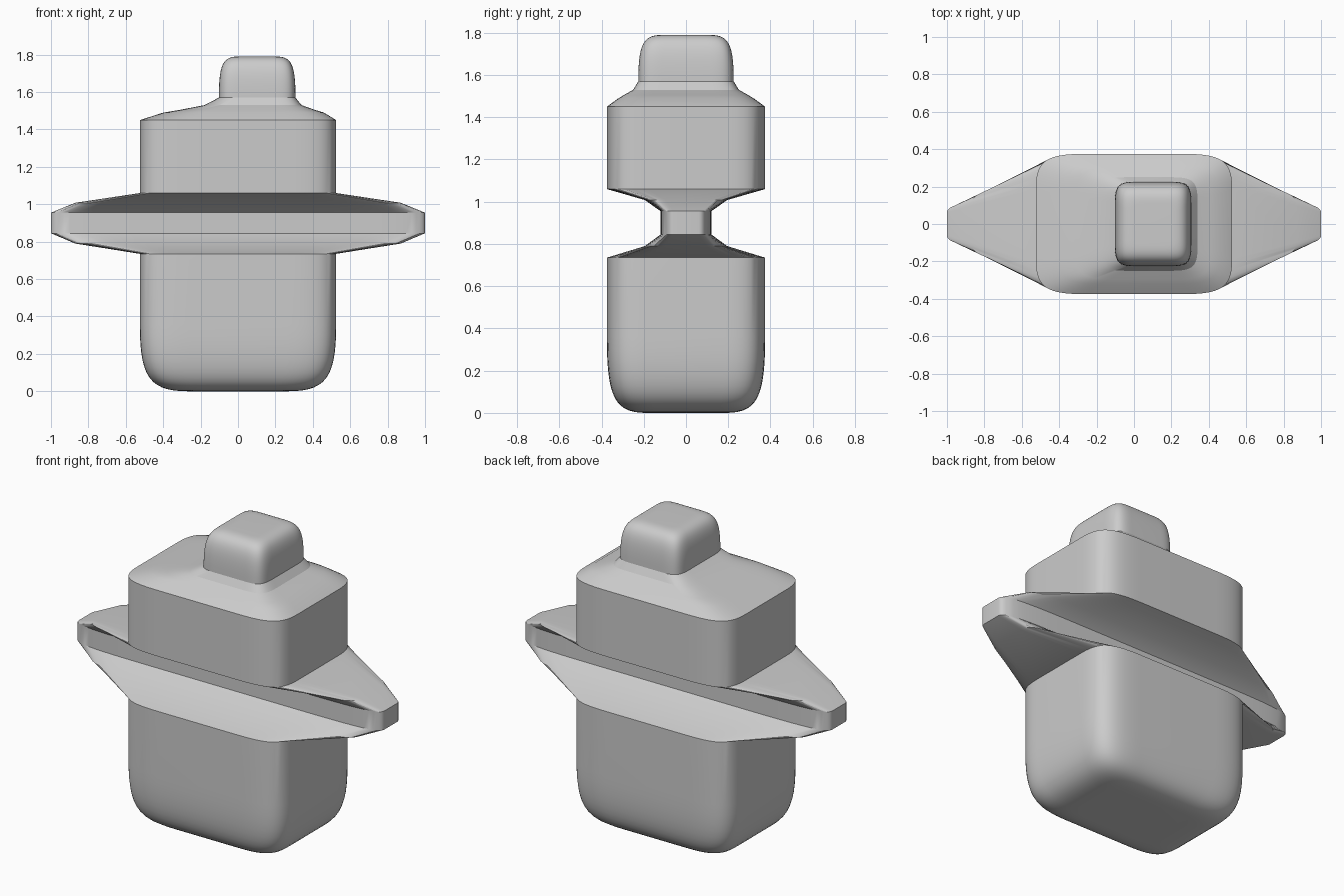
import bpy
import bmesh
from math import radians

cube = bpy.data.objects.get("Cube")
if cube:
    bpy.data.objects.remove(cube, do_unlink=True)

STEPS = 14


def soft_corner(start):
    """Quarter curve of a soft square, from (1, start) to (start, 1)."""
    pts = []
    h = 0.9
    for i in range(STEPS + 1):
        t = i / STEPS
        a, b, c, d = (1 - t) ** 3, 3 * t * (1 - t) ** 2, 3 * t * t * (1 - t), t ** 3
        pts.append((a + b + c * h + d * start, a * start + b * h + c + d))
    return pts


# Cross-section shared by every ring: one soft corner mirrored into four
corner = soft_corner(0.5)
section = (corner
           + [(-x, y) for x, y in reversed(corner)]
           + [(-x, -y) for x, y in corner]
           + [(x, -y) for x, y in reversed(corner)])

# Rings: (z, centre x, half width, half depth)
rings = []

# Rounded bottom of the lower body
for s, h in reversed(corner):
    rings.append((0.36 * (1 - (h - 0.5) / 0.5), 0, 0.525 * s, 0.375 * s))

rings += [
    # Lower body rim, flange and waist band
    (0.735, 0, 0.525, 0.375),
    (0.79, 0, 0.87, 0.195),
    (0.845, 0, 1.0, 0.12),
    (0.955, 0, 1.0, 0.12),
    (1.008, 0, 0.87, 0.195),
    # Upper body
    (1.06, 0, 0.525, 0.375),
    (1.45, 0, 0.525, 0.375),
    # Lopsided shoulder
    (1.49, 0.03, 0.43, 0.32),
    (1.505, 0.05, 0.36, 0.295),
    (1.53, 0.08, 0.26, 0.25),
    (1.57, 0.1025, 0.205, 0.226),
]

# Rounded cap
for s, h in corner[1:]:
    rings.append((1.57 + 0.22 * (h - 0.5) / 0.5, 0.1025, 0.205 * s, 0.226 * s))

# Skin the rings
bm = bmesh.new()
loops = [[bm.verts.new((cx + hx * x, hy * y, z)) for x, y in section]
         for z, cx, hx, hy in rings]
n = len(section)
for low, high in zip(loops, loops[1:]):
    for i in range(n):
        j = (i + 1) % n
        bm.faces.new((low[i], low[j], high[j], high[i]))
bm.faces.new(reversed(loops[0]))
bm.faces.new(loops[-1])
bmesh.ops.recalc_face_normals(bm, faces=bm.faces)

mesh = bpy.data.meshes.new("flanged_bottle")
bm.to_mesh(mesh)
bm.free()
body = bpy.data.objects.new("flanged_bottle", mesh)
bpy.context.collection.objects.link(body)

# Plain grey finish
grey = bpy.data.materials.new("plain grey")
grey.use_nodes = True
grey.diffuse_color = (0.6, 0.6, 0.6, 1)
grey.node_tree.nodes["Principled BSDF"].inputs["Base Color"].default_value = (0.6, 0.6, 0.6, 1)
mesh.materials.append(grey)

bpy.ops.object.select_all(action='DESELECT')
body.select_set(True)
bpy.context.view_layer.objects.active = body
bpy.ops.object.shade_smooth_by_angle(angle=radians(26))
